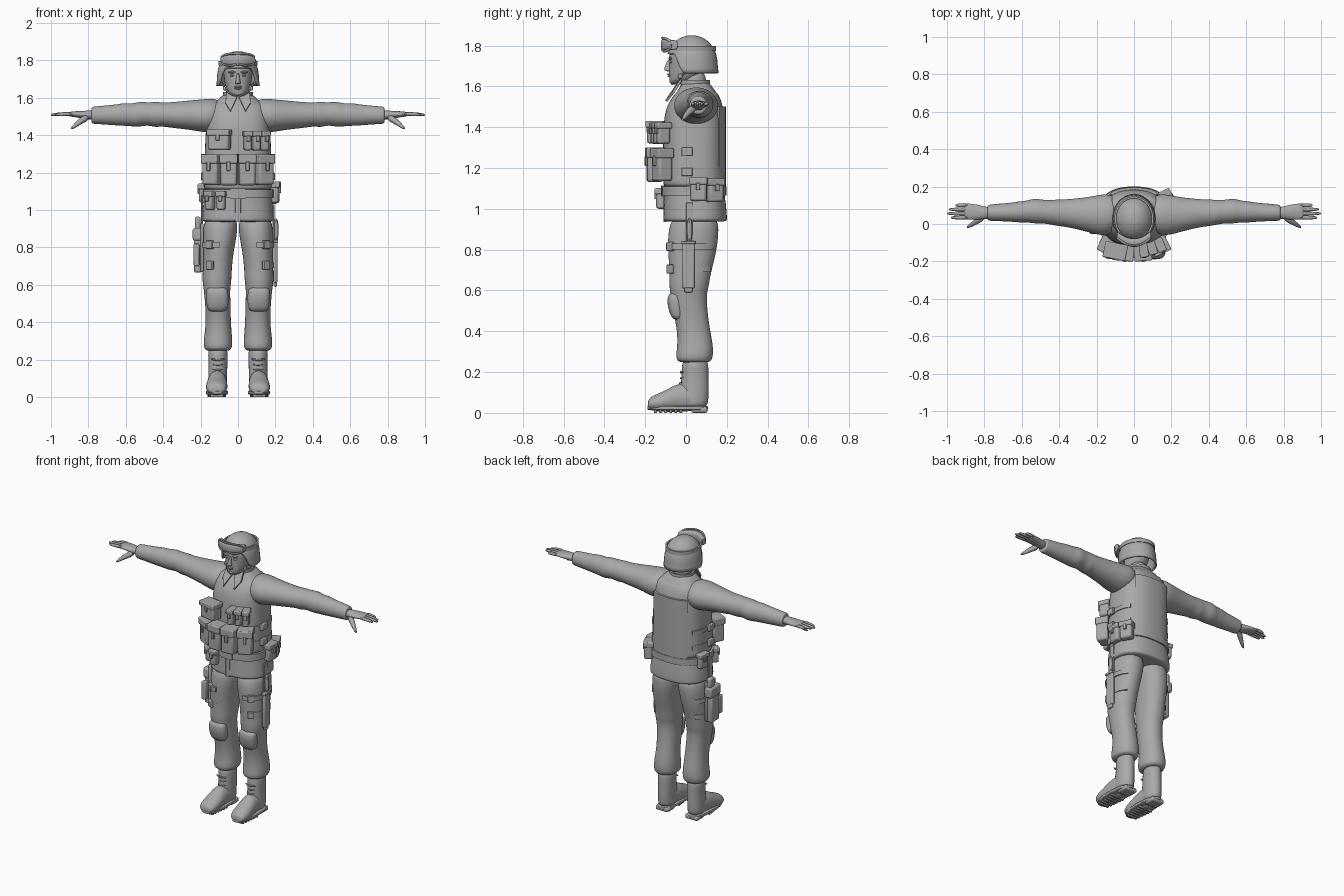
import bpy, bmesh, math
from mathutils import Vector, Matrix

if bpy.data.objects.get("Cube"):
    bpy.data.objects.remove(bpy.data.objects["Cube"])

grey = bpy.data.materials.new("plain_grey")
grey.use_nodes = True
grey.diffuse_color = (.4, .4, .4, 1)
grey.node_tree.nodes["Principled BSDF"].inputs["Base Color"].default_value = grey.diffuse_color
parts = []


def finish(name, bm, subdivide=0, bevel=0):
    bmesh.ops.recalc_face_normals(bm, faces=bm.faces)
    mesh = bpy.data.meshes.new(name)
    bm.to_mesh(mesh)
    bm.free()
    mesh.materials.append(grey)
    obj = bpy.data.objects.new(name, mesh)
    bpy.context.scene.collection.objects.link(obj)
    if subdivide:
        mod = obj.modifiers.new("smooth", "SUBSURF")
        mod.levels = mod.render_levels = subdivide
    if bevel:
        mod = obj.modifiers.new("round", "BEVEL")
        mod.width, mod.segments = bevel, 2
    parts.append(obj)
    return obj


def oval(angle, ra, rb, power):
    c, s = math.cos(angle), math.sin(angle)
    return (math.copysign(abs(c) ** (2 / power), c) * ra,
            math.copysign(abs(s) ** (2 / power), s) * rb)


def skin(bm, rows, closed=True):
    """Bridge neighbouring rows of points with quads."""
    rows = [[bm.verts.new(p) for p in row] for row in rows]
    n = len(rows[0])
    for low, high in zip(rows, rows[1:]):
        for i in range(n if closed else n - 1):
            j = (i + 1) % n
            bm.faces.new((low[i], low[j], high[j], high[i]))
    return rows


def loft(name, rings, axis="z", power=2.0, n=16, subdivide=2):
    """Rings are (position, centre a, centre b, radius a, radius b)."""
    bm, rows = bmesh.new(), []
    for t, a, b, ra, rb in rings:
        row = []
        for i in range(n):
            u, v = oval(math.tau * i / n, ra * 1.02, rb * 1.02, power)
            u, v = u + a, v + b
            row.append({"z": (u, v, t), "x": (t, u, v), "y": (u, t, v)}[axis])
        rows.append(row)
    rows = skin(bm, rows)
    bm.faces.new(rows[0])
    bm.faces.new(rows[-1])
    return finish(name, bm, subdivide)


def band(name, z0, z1, cx, cy, rx, ry, start=0, end=360, thick=.008, power=2.5):
    """Strip of cloth or webbing wrapped round a body section."""
    bm, rows = bmesh.new(), []
    for i in range(33):
        a = math.radians(start + (end - start) * i / 32)
        outer, inner = oval(a, rx + thick, ry + thick, power), oval(a, rx - thick, ry - thick, power)
        rows.append([(cx + p[0], cy + p[1], z) for p, z in
                     ((outer, z0), (outer, z1), (inner, z1), (inner, z0))])
    rows = skin(bm, rows)
    if end - start < 360:
        bm.faces.new(rows[0])
        bm.faces.new(rows[-1])
    return finish(name, bm)


def box(name, loc, size, turn=0, bevel=.008):
    bm = bmesh.new()
    place = Matrix.Translation(loc) @ Matrix.Rotation(math.radians(turn), 4, "Z")
    bmesh.ops.create_cube(bm, size=1, matrix=place @ Matrix.Diagonal((*size, 1)))
    return finish(name, bm, bevel=bevel)


def pouch(name, loc, size, turn=0):
    """Pouch body with a closing flap and a tab."""
    (x, y, z), (w, d, h) = loc, size
    box(name, loc, size, turn, .012)
    box(name + "_flap", (x, y, z + h * .36), (w + .008, d + .012, h * .3), turn, .006)
    out = Matrix.Rotation(math.radians(turn), 3, "Z") @ Vector((0, -d / 2 - .004, 0))
    box(name + "_tab", (x + out.x, y + out.y, z + h * .12), (.02, .012, h * .3), turn, .003)


def ball(name, loc, size):
    bm = bmesh.new()
    bmesh.ops.create_uvsphere(bm, u_segments=16, v_segments=10, radius=1,
                              matrix=Matrix.Translation(loc) @ Matrix.Diagonal((*size, 1)))
    return finish(name, bm)


def tube(name, points, radii, closed=False):
    """Round tube through a path, with a radius at each point."""
    bm, rows, points = bmesh.new(), [], [Vector(p) for p in points]
    for k, p in enumerate(points):
        ahead = points[(k + 1) % len(points)] if closed else points[min(k + 1, len(points) - 1)]
        back = points[k - 1] if closed else points[max(k - 1, 0)]
        turn = (ahead - back).to_track_quat("Z", "Y")
        rows.append([p + turn @ Vector((*oval(math.tau * i / 8, radii[k], radii[k], 2), 0))
                     for i in range(8)])
    if closed:
        rows.append(rows[0])
    rows = skin(bm, rows)
    if not closed:
        bm.faces.new(rows[0])
        bm.faces.new(rows[-1])
    return finish(name, bm, 1)


# Jacket, vest and collar
loft("jacket", [(.935, 0, .045, .19, .152), (.945, 0, .045, .193, .155), (1.02, 0, .045, .185, .15),
                (1.1, 0, .04, .172, .142), (1.25, 0, .036, .17, .14), (1.4, 0, .036, .168, .14),
                (1.5, 0, .042, .165, .132), (1.56, 0, .052, .14, .105), (1.6, 0, .05, .095, .075),
                (1.625, 0, .045, .07, .065)], power=2.5, n=24)
loft("vest", [(1.1, 0, .04, .178, .147), (1.12, 0, .04, .18, .15), (1.25, 0, .037, .177, .148),
              (1.4, 0, .037, .172, .147), (1.5, 0, .042, .164, .14), (1.56, 0, .052, .155, .108),
              (1.59, 0, .052, .11, .08)], power=2.6, n=24)
band("back_panel", 1.08, 1.5, 0, .04, .172, .148, 50, 130, .007)
band("belt", 1.065, 1.11, 0, .04, .182, .15)
band("belt_buckle", 1.06, 1.115, 0, .04, .186, .154, 262, 278)
band("collar", 1.585, 1.63, 0, .042, .074, .07, -60, 240, .006, 2)
box("jacket_placket", (0, -.105, 1), (.03, .012, .13), bevel=.003)
for s, side in ((1, "left"), (-1, "right")):
    bm = bmesh.new()
    corners = [bm.verts.new(p) for p in ((s * .005, -.04, 1.6), (s * .062, -.018, 1.63),
                                         (s * .068, -.055, 1.57), (s * .04, -.092, 1.525))]
    face = bm.faces.new(corners)
    lifted = bmesh.ops.extrude_face_region(bm, geom=[face])["geom"]
    bmesh.ops.translate(bm, vec=(0, -.012, .004),
                        verts=[v for v in lifted if isinstance(v, bmesh.types.BMVert)])
    finish(side + "_collar_flap", bm, bevel=.002)

# Head and neck
loft("neck", [(1.54, 0, .045, .06, .06), (1.6, 0, .04, .056, .058), (1.68, 0, .035, .058, .065)])
loft("head", [(1.608, 0, -.045, .022, .025), (1.62, 0, -.032, .045, .047), (1.645, 0, -.013, .06, .07),
              (1.68, 0, .005, .071, .088), (1.72, 0, .01, .077, .092), (1.77, 0, .015, .08, .1),
              (1.82, 0, .03, .06, .07)], power=2.2)
loft("nose", [(1.673, 0, -.085, .014, .012), (1.68, 0, -.09, .017, .021), (1.695, 0, -.088, .011, .017),
              (1.735, 0, -.08, .007, .01)], n=8)
ball("upper_lip", (0, -.083, 1.659), (.022, .009, .005))
ball("lower_lip", (0, -.08, 1.65), (.019, .01, .005))
ball("chin", (0, -.065, 1.624), (.02, .016, .013))

# Helmet with a raised brow opening
bm, rows = bmesh.new(), []
for k in range(13):
    row = []
    for i in range(40):
        a = math.tau * i / 40
        front = min(max((-math.sin(a) - .3) / .45, 0), 1)
        rim = 1.665 + .095 * front * front * (3 - 2 * front)
        z = rim + (1.848 - rim) * math.sin(k / 12.2 * math.pi / 2)
        r = math.sqrt(max(0, 1 - (max(z - 1.7, 0) / .15) ** 2.3)) + max(1.7 - z, 0) * 1.2
        row.append((.112 * r * math.cos(a), .028 + .127 * r * math.sin(a), z))
    rows.append(row)
rows = skin(bm, rows)
bm.faces.new(rows[-1])
shell = finish("helmet", bm)
thick = shell.modifiers.new("shell", "SOLIDIFY")
thick.thickness = .012
band("goggle_strap", 1.772, 1.797, 0, .028, .1, .114, -40, 220, .005, 2)

# Goggles pushed up on the helmet
loft("goggle_lens", [(x, -.102 + 5 * x * x, 1.803, .022, .032 - abs(x) * .1)
                     for x in (-.092, -.088, -.06, -.03, 0, .03, .06, .088, .092)], "x", 3)
outline = []
for i in range(28):
    x, z = oval(math.tau * i / 28, .09, .034, 3)
    notch = .018 * math.exp(-(x / .02) ** 2) if z < 0 else 0
    outline.append((x, -.118 + 5.5 * x * x, 1.803 + z + notch))
tube("goggle_frame", outline, [.007] * len(outline), True)

for s, side in ((1, "left"), (-1, "right")):
    # Face details and chin strap
    ball(side + "_eye", (s * .03, -.073, 1.719), (.014, .009, .006))
    ball(side + "_brow", (s * .031, -.077, 1.737), (.022, .009, .006))
    tube(side + "_chin_strap", [(s * .085, .01, 1.69), (s * .074, -.02, 1.65),
                                (s * .045, -.055, 1.62), (0, -.073, 1.608)], [.006] * 4)
    ball(side + "_strap_clip", (s * .072, -.028, 1.65), (.008, .012, .012))

    # Sleeve with cloth folds, and cuff
    sleeve = [(.08, .055, 1.51, .09, .08), (.15, .05, 1.505, .112, .092), (.2, .048, 1.505, .105, .086),
              (.27, .052, 1.508, .088, .077), (.36, .058, 1.508, .074, .068), (.41, .06, 1.512, .07, .063),
              (.44, .063, 1.51, .067, .069), (.48, .065, 1.515, .062, .06), (.53, .07, 1.512, .068, .068),
              (.57, .067, 1.508, .058, .06), (.6, .065, 1.512, .058, .062), (.66, .063, 1.508, .05, .055),
              (.72, .062, 1.508, .047, .05), (.775, .06, 1.507, .043, .046), (.785, .06, 1.507, .04, .043)]
    loft(side + "_sleeve", [(s * r[0], *r[1:]) for r in sleeve], "x")

    # Hand
    palm = [(.76, .058, 1.506, .03, .026), (.8, .06, 1.508, .033, .024), (.84, .064, 1.511, .041, .019),
            (.89, .067, 1.513, .044, .014), (.91, .067, 1.513, .04, .01)]
    loft(side + "_palm", [(s * r[0], *r[1:]) for r in palm], "x")
    for i, (finger, tip) in enumerate((("index", .98), ("middle", 1), ("ring", .99), ("little", .955))):
        y = .034 + i * .022
        tube(f"{side}_{finger}_finger", [(s * .88, y, 1.513), (s * .93, y, 1.514), (s * (tip - .01), y, 1.51),
                                         (s * tip, y, 1.508)], [.012, .012, .009, .004])
    tube(side + "_thumb", [(s * .8, .045, 1.5), (s * .84, .015, 1.477), (s * .87, -.005, 1.452),
                           (s * .895, -.02, 1.432)], [.022, .018, .012, .006])

    # Trouser leg, knee pad and thigh straps
    leg = [(.98, .09, .045, .09, .115), (.87, .096, .035, .092, .125), (.78, .106, .03, .082, .117),
           (.68, .111, .02, .077, .1), (.62, .113, .015, .078, .097), (.58, .113, .012, .07, .088),
           (.5, .108, .02, .068, .085), (.42, .105, .035, .066, .08), (.34, .106, .045, .072, .086),
           (.29, .107, .043, .078, .091), (.26, .107, .04, .074, .087), (.245, .108, .042, .058, .07)]
    loft(side + "_trouser_leg", [(z, s * x, *r) for z, x, *r in leg], power=2.2)
    loft(side + "_knee_pad", [(.455, s * .11, -.035, .035, .02), (.47, s * .11, -.042, .055, .032),
                              (.52, s * .11, -.05, .06, .04), (.57, s * .112, -.054, .06, .038),
                              (.59, s * .112, -.05, .045, .025)], power=2.6)
    for z, rx, ry in ((.8, .083, .118), (.69, .078, .103)):
        angles = (-95, 60) if s > 0 else (120, 275)
        band(side + "_thigh_strap", z, z + .03, s * .108, .026, rx, ry, *angles, .006, 2.2)
        box(side + "_thigh_buckle", (s * .15, -.077, z + .015), (.04, .02, .045), s * 35, .004)

    # Boot, sole and laces
    loft(side + "_boot_shaft", [(.28, s * .108, .045, .055, .066), (.2, s * .107, .045, .051, .064),
                                (.13, s * .108, .042, .05, .07), (.07, s * .109, .04, .052, .07),
                                (.02, s * .109, .04, .05, .066)])
    loft(side + "_boot_foot", [(.09, s * .109, .06, .04, .045), (.03, s * .109, .075, .05, .065),
                               (-.04, s * .111, .075, .052, .072), (-.09, s * .113, .06, .057, .055),
                               (-.14, s * .115, .05, .058, .043), (-.175, s * .115, .045, .048, .032),
                               (-.188, s * .115, .038, .03, .018)], "y")
    loft(side + "_boot_sole", [(z, s * .112, -.04, .058, .149) for z in (.012, .018, .03, .036)], power=2.6)
    box(side + "_boot_heel", (s * .109, .065, .015), (.092, .08, .03), bevel=.01)
    for i in range(6):
        box(side + "_sole_tread", (s * .113, -.025 - i * .025, .01), (.1 - i * .006, .014, .02), bevel=.003)
    for i in range(4):
        tube(side + "_boot_lace", [(s * .108 - .03, -.008 - i * .004, .2 - i * .025), (s * .108, -.028 - i * .006, .193 - i * .025),
                                   (s * .108 + .03, -.008 - i * .004, .2 - i * .025)], [.004] * 3)
    tube(side + "_lace_bow", [(s * .108 - .04, -.02, .205), (s * .108, -.027, .195), (s * .108 + .04, -.02, .205)], [.006] * 3)

    # Magazine pouches and side webbing
    pouch(side + "_inner_magazine_pouch", (s * .047, -.152, 1.215), (.088, .08, .165), s * 5)
    pouch(side + "_outer_magazine_pouch", (s * .138, -.118, 1.215), (.09, .075, .16), s * 27)
    for z in (1.18, 1.28):
        band(side + "_side_strap", z - .014, z + .014, 0, .037, .177, .148,
             *((-50, 40) if s > 0 else (140, 230)), .007)
        box(side + "_side_buckle", (s * .187, .005, z), (.022, .055, .04), bevel=.004)

# Chest pouches, belt pouches
pouch("chest_radio_pouch", (-.1, -.145, 1.375), (.115, .075, .11), -12)
for i in range(3):
    pouch("chest_small_pouch", (.052 + i * .044, -.14 + i * .014, 1.37), (.04, .065, .105), 6 + i * 9)
for x, y, turn in ((-.15, -.09, -35), (-.09, -.122, -12)):
    pouch("belt_front_pouch", (x, y, 1.05), (.045, .045, .1), turn)
pouch("belt_side_pouch", (.195, .062, 1.095), (.08, .05, .115), 85)
pouch("belt_rear_pouch", (.175, .14, 1.09), (.08, .055, .115), 115)
pouch("belt_right_pouch", (-.185, .09, 1.09), (.07, .04, .1), -100)

# Knife sheath on the left thigh
box("knife_sheath", (.2, .012, .72), (.022, .06, .22), bevel=.007)
box("knife_sheath_tip", (.2, .012, .61), (.018, .04, .04), bevel=.007)
box("knife_guard", (.202, .012, .835), (.026, .07, .016), bevel=.004)
tube("knife_grip", [(.203, .016, .83), (.203, .018, .89), (.203, .018, .96)], [.015, .013, .016])
box("sheath_hanger", (.19, .018, .93), (.01, .035, .2), bevel=.003)

# Pistol holster on the right thigh
box("holster_plate", (-.193, .02, .8), (.016, .1, .26), bevel=.006)
box("holster_body", (-.215, .02, .775), (.042, .085, .22), bevel=.012)
box("holster_flap", (-.217, .025, .87), (.05, .11, .07), bevel=.012)
box("holster_magazine", (-.222, -.035, .76), (.03, .035, .12), bevel=.006)
box("pistol_grip", (-.215, .045, .93), (.03, .05, .07), bevel=.01)
box("holster_hanger", (-.192, .02, 1), (.01, .04, .16), bevel=.003)

# Smooth shading with sharp edges kept
bpy.ops.object.select_all(action="DESELECT")
for obj in parts:
    obj.select_set(True)
bpy.context.view_layer.objects.active = parts[0]
bpy.ops.object.shade_smooth_by_angle(angle=math.radians(40))
